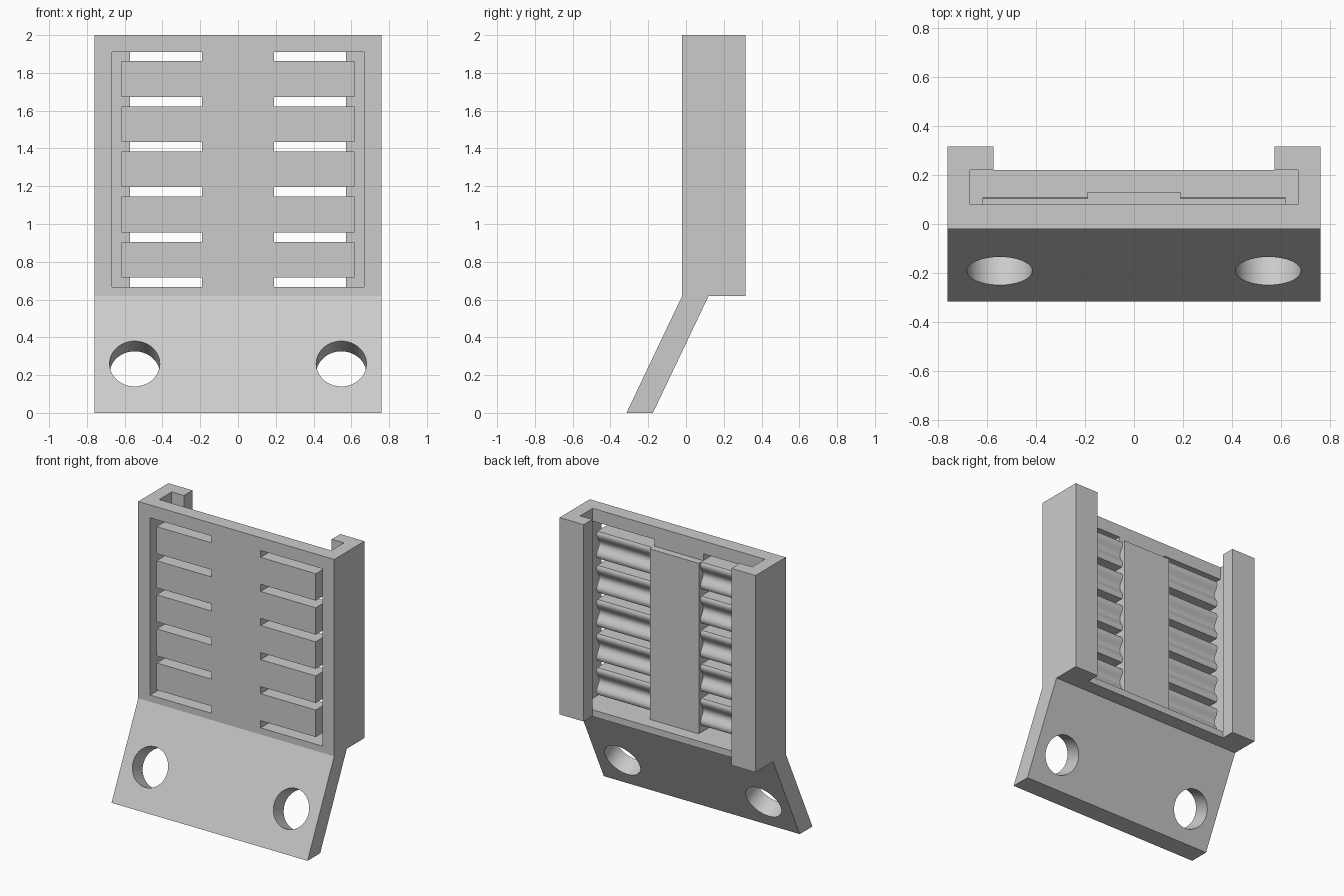
import bpy, bmesh, math
from mathutils import Matrix, Vector

if "Cube" in bpy.data.objects:
    bpy.data.objects.remove(bpy.data.objects["Cube"], do_unlink=True)

grey = bpy.data.materials.new("plain grey")
grey.use_nodes = True
COLOUR = (0.6, 0.6, 0.6, 1)
grey.diffuse_color = COLOUR
grey.node_tree.nodes["Principled BSDF"].inputs["Base Color"].default_value = COLOUR


def finish(name, bm):
    bmesh.ops.recalc_face_normals(bm, faces=bm.faces)
    mesh = bpy.data.meshes.new(name)
    bm.to_mesh(mesh)
    bm.free()
    mesh.materials.append(grey)
    obj = bpy.data.objects.new(name, mesh)
    bpy.context.collection.objects.link(obj)
    return obj


def extrude_x(name, profile, x0, x1):
    """Solid with a (y, z) profile running from x0 to x1."""
    bm = bmesh.new()
    face = bm.faces.new([bm.verts.new((x0, y, z)) for y, z in profile])
    out = bmesh.ops.extrude_face_region(bm, geom=[face])
    moved = [v for v in out["geom"] if isinstance(v, bmesh.types.BMVert)]
    bmesh.ops.translate(bm, verts=moved, vec=(x1 - x0, 0, 0))
    return finish(name, bm)


def box(name, x, y, z):
    return extrude_x(name, [(y[0], z[0]), (y[1], z[0]), (y[1], z[1]), (y[0], z[1])], *x)


def combine(target, tool, operation):
    mod = target.modifiers.new("combine", "BOOLEAN")
    mod.operation, mod.solver, mod.object = operation, "EXACT", tool
    bpy.context.view_layer.objects.active = target
    bpy.ops.object.modifier_apply(modifier=mod.name)
    bpy.data.objects.remove(tool, do_unlink=True)


FRONT, BACK, PLATE, LIP = -0.02, 0.315, 0.08, 0.22
BOTTOM, LOW, HIGH = 0.62, 0.667, 1.91
PITCH, GAP, SPINE, TIP, SIDE = 0.239, 0.05, 0.19, 0.617, 0.668

# Upright holder with its slanted mounting flange
body = extrude_x("slotted_holder", [
    (-0.315, 0), (-0.175, 0), (0.12, BOTTOM), (BACK, BOTTOM),
    (BACK, 2), (FRONT, 2), (FRONT, BOTTOM)], -0.76, 0.76)

# Sliding channel, then the open back between the lips
combine(body, box("channel", (-SIDE, SIDE), (PLATE, LIP), (LOW, 2.1)), "DIFFERENCE")
combine(body, box("back_opening", (-0.573, 0.573), (LIP - 0.02, 0.5), (LOW, 2.1)), "DIFFERENCE")
combine(body, box("floor_recess", (-0.573, 0.573), (LIP, 0.5), (0.5, 0.8)), "DIFFERENCE")

# Slots that separate the fingers, and mounting holes square to the flange
normal = Vector((0, -BOTTOM, 0.295)).normalized()
for s in (-1, 1):
    combine(body, box("tip_gap", sorted((s * TIP, s * SIDE)), (-0.1, PLATE + 0.02), (LOW, HIGH)), "DIFFERENCE")
    for i in range(6):
        z = LOW + i * PITCH
        top = HIGH if i == 5 else z + GAP
        combine(body, box("slot", sorted((s * SPINE, s * (TIP + 0.02))),
                          (-0.1, PLATE + 0.02), (z, top)), "DIFFERENCE")
    bm = bmesh.new()
    turn = Vector((0, 0, 1)).rotation_difference(normal).to_matrix().to_4x4()
    bmesh.ops.create_cone(bm, cap_ends=True, segments=64, radius1=0.133, radius2=0.133, depth=0.5,
                          matrix=Matrix.Translation((s * 0.547, -0.191, 0.26)) @ turn)
    combine(body, finish("hole", bm), "DIFFERENCE")

# Raised spine and the rounded ridges behind each finger
combine(body, box("spine", (-SPINE, SPINE), (0.05, 0.13), (LOW, LOW + 5 * PITCH)), "UNION")
STEPS = 32
for i in range(5):
    z0, z1 = LOW + GAP + i * PITCH, LOW + (i + 1) * PITCH
    wave = []
    for k in range(STEPS + 1):
        u = 2 * k / STEPS - 1
        y = 0.096 + 0.014 * math.cos(math.pi * (abs(u) / 0.75 - 1))
        wave.append((y, z0 + (z1 - z0) * k / STEPS))
    profile = [(0.05, z0)] + wave + [(0.05, z1)]
    for s in (-1, 1):
        combine(body, extrude_x("ridge", profile, *sorted((s * (SPINE - 0.01), s * TIP))), "UNION")

bpy.ops.object.select_all(action="DESELECT")
body.select_set(True)
bpy.context.view_layer.objects.active = body
bpy.ops.object.shade_smooth_by_angle(angle=math.radians(18))
